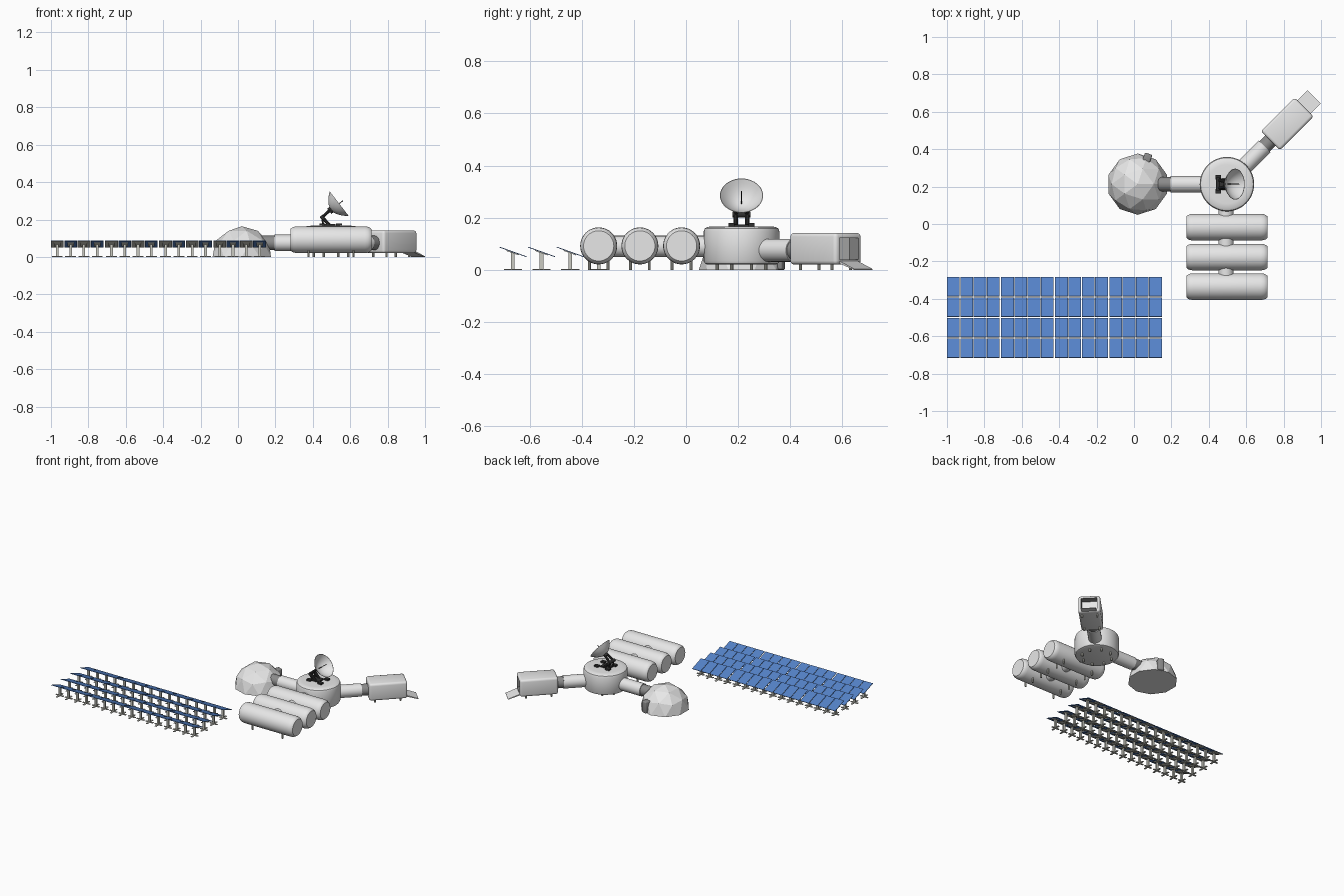
import bpy, bmesh, math
from mathutils import Vector, Matrix

if "Cube" in bpy.data.objects:
    bpy.data.objects.remove(bpy.data.objects["Cube"])


def mat(name, c):
    m = bpy.data.materials.new(name)
    m.diffuse_color = (*c, 1)
    m.use_nodes = True
    m.node_tree.nodes["Principled BSDF"].inputs["Base Color"].default_value = m.diffuse_color
    return m


HULL = mat("hull_grey", (0.8, 0.8, 0.8))
TRIM = mat("trim_grey", (0.26, 0.26, 0.26))
METAL = mat("support_metal", (0.6, 0.6, 0.54))
BLUE = mat("solar_blue", (0.09, 0.225, 0.58))
BLACK = mat("mount_black", (0.03, 0.03, 0.03))
smooth = []


def finish(name, bm, mats, shade=False):
    bmesh.ops.recalc_face_normals(bm, faces=bm.faces)
    me = bpy.data.meshes.new(name)
    bm.to_mesh(me)
    bm.free()
    for m in mats:
        me.materials.append(m)
    ob = bpy.data.objects.new(name, me)
    bpy.context.collection.objects.link(ob)
    if shade:
        smooth.append(ob)
    return ob


def frame(origin, axis):
    return Matrix.Translation(origin) @ Vector(axis).to_track_quat('Z', 'Y').to_matrix().to_4x4()


def lathe(name, profile, origin, axis, m, segs=32):
    """Turn (radius, height) points around an axis."""
    bm = bmesh.new()
    rings = [[bm.verts.new((r * math.cos(a), r * math.sin(a), h))
              for a in (2 * math.pi * i / segs for i in range(segs))] for r, h in profile]
    for a, b in zip(rings, rings[1:]):
        for i in range(segs):
            j = (i + 1) % segs
            bm.faces.new((a[i], a[j], b[j], b[i]))
    bmesh.ops.remove_doubles(bm, verts=bm.verts, dist=1e-5)
    bm.transform(frame(origin, axis))
    return finish(name, bm, [m], True)


def rod(name, p, q, r, m, segs=24):
    p, q = Vector(p), Vector(q)
    d = (q - p).length
    return lathe(name, [(0, 0), (r, 0), (r, d), (0, d)], p, q - p, m, segs)


def add_box(bm, size, M):
    return bmesh.ops.create_cube(bm, size=1, matrix=M @ Matrix.Diagonal((*size, 1)))['verts']


def box(name, size, M, m, bevel=0.0, shade=False):
    bm = bmesh.new()
    add_box(bm, size, Matrix())
    if bevel:
        bmesh.ops.bevel(bm, geom=bm.edges[:], offset=bevel, segments=3, profile=0.5, affect='EDGES')
    bm.transform(M)
    return finish(name, bm, [m], shade)


T = Matrix.Translation
HX, HY = 0.497, 0.213

# central hub with rounded rims and a shallow lid
lathe("hub", [(0, 0.02), (0.13, 0.02), (0.14, 0.024), (0.1455, 0.034), (0.1455, 0.147),
              (0.141, 0.159), (0.13, 0.165), (0.104, 0.167), (0, 0.167)],
      (HX, HY, 0), (0, 0, 1), HULL, 48)
for i in range(8):
    a = math.pi * (i + 0.5) / 4
    x, y = HX + 0.1 * math.cos(a), HY + 0.1 * math.sin(a)
    rod("hub_leg", (x, y, 0), (x, y, 0.03), 0.007, METAL, 10)

# three storage tanks with legs and linking necks
prev = HY - 0.13
for ty in (-0.017, -0.177, -0.335):
    half = 0.216
    end = [(0, 0), (0.058, 0), (0.064, 0.007), (0.069, 0.018), (0.071, 0.034)]
    prof = end + [(r, 2 * half - h) for r, h in reversed(end)]
    lathe("tank", prof, (HX - half, ty, 0.092), (1, 0, 0), HULL, 40)
    rod("tank_neck", (HX - 0.005, prev, 0.09), (HX - 0.005, ty + 0.05, 0.09), 0.041, HULL)
    prev = ty - 0.05
    for lx in (-0.12, 0.12):
        for ly in (-0.036, 0.036):
            rod("tank_leg", (HX + lx, ty + ly, 0), (HX + lx, ty + ly, 0.045), 0.006, METAL, 10)

# faceted dome
bm = bmesh.new()
bmesh.ops.create_icosphere(bm, subdivisions=2, radius=0.164)
bmesh.ops.bisect_plane(bm, geom=bm.verts[:] + bm.edges[:] + bm.faces[:], dist=1e-4,
                       plane_co=(0, 0, 0), plane_no=(0, 0, 1), clear_inner=True)
bmesh.ops.holes_fill(bm, edges=[e for e in bm.edges if e.is_boundary], sides=0)
bm.transform(T((0.02, HY, 0)))
finish("dome", bm, [HULL])

# dome side door
a = math.radians(70)
box("dome_door", (0.05, 0.042, 0.085),
    T((0.02 + 0.148 * math.cos(a), HY + 0.148 * math.sin(a), 0.043)) @ Matrix.Rotation(a, 4, 'Z'),
    TRIM, 0.008, True)

# tunnel from dome to hub
rod("dome_collar", (0.11, HY, 0.075), (0.2, HY, 0.075), 0.039, TRIM)
rod("dome_tunnel", (0.195, HY, 0.075), (HX - 0.13, HY, 0.075), 0.044, HULL)

# diagonal arm: local x runs outwards from the hub
ARM = T((HX, HY, 0)) @ Matrix.Rotation(math.radians(45), 4, 'Z')
rod("airlock_tunnel", ARM @ Vector((0.13, 0, 0.075)), ARM @ Vector((0.285, 0, 0.075)), 0.044, HULL)
rod("airlock_collar", ARM @ Vector((0.28, 0, 0.075)), ARM @ Vector((0.34, 0, 0.075)), 0.039, TRIM)

# airlock module with a recessed doorway, side walls in trim
bm = bmesh.new()
add_box(bm, (0.255, 0.144, 0.122), Matrix())
bmesh.ops.bevel(bm, geom=bm.edges[:], offset=0.015, segments=3, profile=0.5, affect='EDGES')
door = max(bm.faces, key=lambda f: f.calc_center_median().x + f.calc_area())
bmesh.ops.inset_region(bm, faces=[door], thickness=0.006)
ext = bmesh.ops.extrude_discrete_faces(bm, faces=[door])['faces']
bmesh.ops.translate(bm, verts=ext[0].verts[:], vec=(-0.05, 0, 0))
for e in ext[0].edges:
    for f in e.link_faces:
        f.material_index = 1
ext[0].material_index = 0
bm.transform(ARM @ T((0.4555, 0, 0.081)))
finish("airlock_module", bm, [HULL, TRIM], True)
for lx in (0.37, 0.54):
    for ly in (-0.05, 0.05):
        p = ARM @ Vector((lx, ly, 0))
        rod("airlock_leg", p, p + Vector((0, 0, 0.03)), 0.006, METAL, 10)

# entry ramp
bm = bmesh.new()
vs = [bm.verts.new(ARM @ Vector((x, y, z))) for y in (-0.05, 0.05)
      for x, z in ((0.575, 0.036), (0.66, 0.004), (0.66, 0.0), (0.575, 0.026))]
for i in range(4):
    j = (i + 1) % 4
    bm.faces.new((vs[i], vs[j], vs[j + 4], vs[i + 4]))
bm.faces.new(vs[:4])
bm.faces.new(vs[4:])
finish("ramp", bm, [HULL])

# dish antenna facing +x and up
N = Vector((0.79, 0, 0.61)).normalized()
rim = Vector((0.541, HY, 0.285))
D, R = 0.055, 0.083
steps = [i / 8 for i in range(9)]
outer = [(R * t, D * (t * t - 1)) for t in steps]
inner = [(max(0, R * t - 0.002 * t), D * (t * t - 1) + 0.004 * (1 - t)) for t in reversed(steps)]
lathe("dish", outer + inner, rim, N, HULL, 40)
rod("dish_feed", rim - N * D, rim + N * 0.026, 0.0022, BLACK, 8)

# dark dish mount: plate, feet, paired bent arms
back = rim - N * D
box("mount_plate", (0.07, 0.06, 0.01), T((0.485, HY, 0.17)), BLACK)
for s in (-1, 1):
    y = HY + s * 0.022
    knee = (0.45, y, 0.212)
    rod("mount_lower_arm", (0.49, y, 0.17), knee, 0.009, BLACK, 10)
    rod("mount_upper_arm", knee, (back.x - 0.004, HY + s * 0.012, back.z), 0.008, BLACK, 10)
    rod("mount_brace", (0.455, y, 0.17), knee, 0.005, BLACK, 8)
    for fx in (0.45, 0.54):
        box("mount_foot", (0.03, 0.024, 0.014), T((fx, HY + s * 0.038, 0.172)), BLACK)
rod("mount_hinge", (0.45, HY - 0.035, 0.212), (0.45, HY + 0.035, 0.212), 0.011, BLACK, 12)
rod("mount_socket", back - N * 0.012, back + N * 0.003, 0.018, BLACK, 16)

# solar field: 4 rows of 16 tilted panels on posts with cross feet
panels, stands = bmesh.new(), bmesh.new()
tilt = math.atan2(0.036, 0.101)
for row in range(4):
    py = -0.664 + row * 0.1098
    for col in range(16):
        px = -0.966 + col * 0.0711 + (col // 4) * 0.005
        P = T((px, py, 0.069)) @ Matrix.Rotation(-tilt, 4, 'X')
        vs = add_box(panels, (0.068, 0.109, 0.003), P)
        # every other panel has a bare grey back, the rest a grey bracket
        if col % 2 == 0:
            for f in {f for v in vs for f in v.link_faces}:
                f.normal_update()
                f.material_index = 1 if f.normal.z < -0.5 else 0
        add_box(stands, (0.034, 0.05, 0.004), P @ T((0, 0, -0.003)))
        add_box(stands, (0.014, 0.014, 0.064), T((px, py, 0.034)))
        add_box(stands, (0.058, 0.012, 0.004), T((px, py, 0.002)))
        add_box(stands, (0.012, 0.07, 0.004), T((px, py, 0.0021)))
finish("solar_panels", panels, [BLUE, METAL])
finish("solar_stands", stands, [METAL])

# smooth the round parts, keeping sharp edges
bpy.ops.object.select_all(action='DESELECT')
for ob in smooth:
    ob.select_set(True)
bpy.context.view_layer.objects.active = smooth[0]
bpy.ops.object.shade_smooth_by_angle(angle=math.radians(35))
